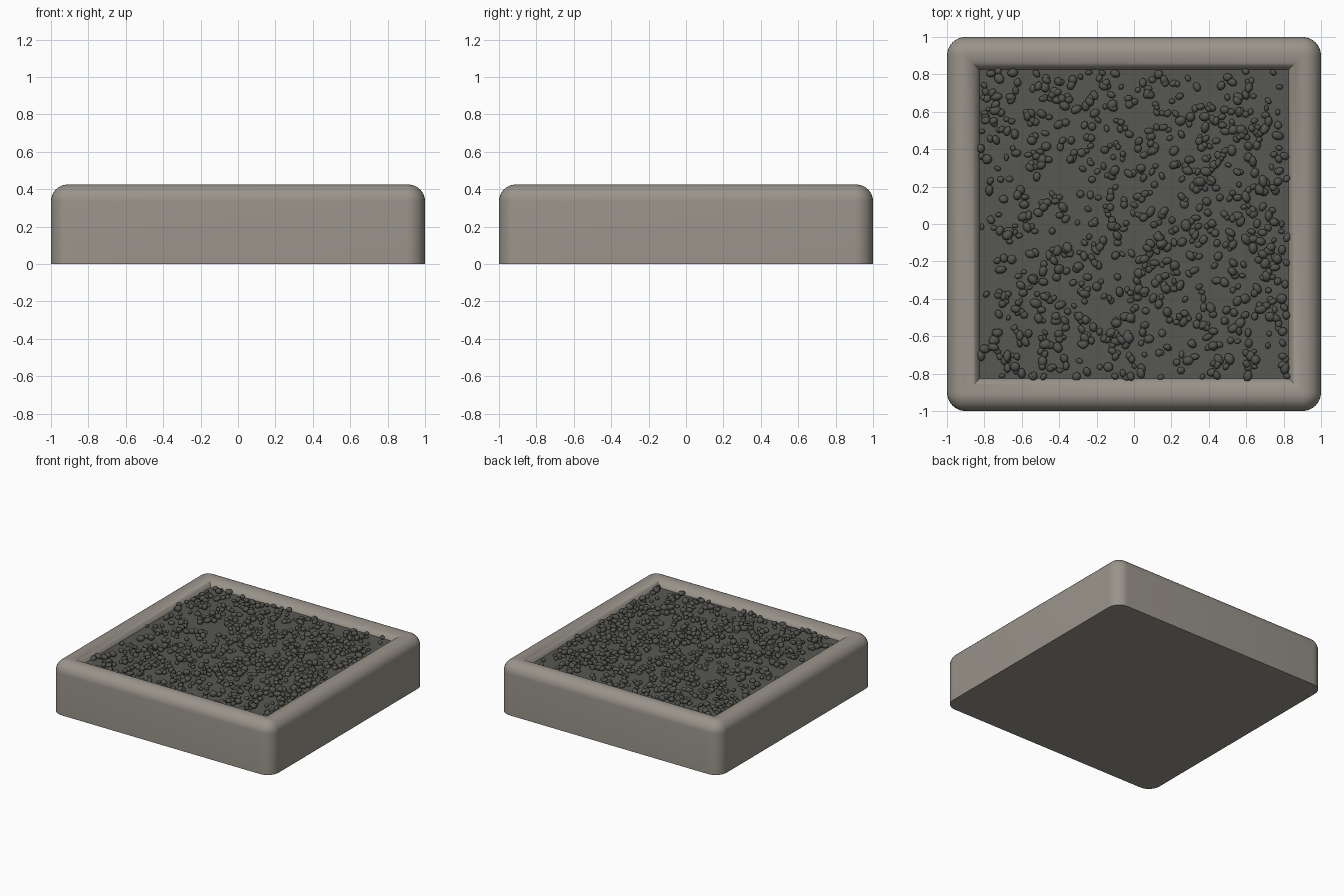
import bpy, bmesh, math, random
from mathutils import Matrix, Vector, Euler

old = bpy.data.objects.get("Cube")
if old:
    bpy.data.objects.remove(old, do_unlink=True)

random.seed(7)
FLOOR_Z = 0.37
RIM_Z = 0.425
RIM_R = 0.09
CORNER = 0.1


def material(name, rgb):
    m = bpy.data.materials.new(name)
    m.use_nodes = True
    m.diffuse_color = (*rgb, 1)
    m.node_tree.nodes["Principled BSDF"].inputs["Base Color"].default_value = (*rgb, 1)
    return m


def finish(bm, name, mat, angle=None):
    mesh = bpy.data.meshes.new(name)
    bm.to_mesh(mesh)
    bm.free()
    mesh.materials.append(mat)
    ob = bpy.data.objects.new(name, mesh)
    bpy.context.collection.objects.link(ob)
    if angle:
        bpy.ops.object.select_all(action="DESELECT")
        ob.select_set(True)
        bpy.context.view_layer.objects.active = ob
        bpy.ops.object.shade_smooth_by_angle(angle=math.radians(angle))
    return ob


def square_loop(bm, inset, z, steps=8):
    """Ring of vertices on a square whose corner radius shrinks with the inset."""
    r = max(CORNER - inset, 0)
    c = 1 - inset - r
    ring = []
    for q, (sx, sy) in enumerate([(1, 1), (-1, 1), (-1, -1), (1, -1)]):
        for i in range(steps + 1):
            a = math.pi / 2 * (q + i / steps)
            ring.append(bm.verts.new((sx * c + r * math.cos(a), sy * c + r * math.sin(a), z)))
    return ring


stone = material("warm grey stone", (0.32, 0.295, 0.255))
soil = material("dark grey bed", (0.097, 0.097, 0.088))
gravel = material("dark grey gravel", (0.088, 0.09, 0.08))

# Tray: profile of inset and height, with a fully rounded rim
profile = [(0, 0)]
for i in range(17):
    a = math.pi * (1 - i / 16)
    profile.append((RIM_R + RIM_R * math.cos(a), RIM_Z - RIM_R + RIM_R * math.sin(a)))
bm = bmesh.new()
rings = [square_loop(bm, d, z) for d, z in profile]
for lower, upper in zip(rings, rings[1:]):
    n = len(lower)
    for i in range(n):
        j = (i + 1) % n
        bm.faces.new((lower[i], lower[j], upper[j], upper[i]))
bm.faces.new(list(reversed(rings[0])))
bmesh.ops.remove_doubles(bm, verts=bm.verts, dist=0.0001)
finish(bm, "tray", stone, 40)

# Bed filling the tray
bm = bmesh.new()
bmesh.ops.create_grid(bm, x_segments=1, y_segments=1, size=0.828,
                      matrix=Matrix.Translation((0, 0, FLOOR_Z)))
finish(bm, "gravel_bed", soil)

# Scattered pebbles, half sunk in the bed
bm = bmesh.new()
for _ in range(860):
    r = random.uniform(0.014, 0.026)
    size = Vector((r * random.uniform(0.8, 1.05), r * random.uniform(1.0, 1.35),
                   r * random.uniform(0.75, 1.0)))
    x, y = random.uniform(-0.82, 0.82), random.uniform(-0.82, 0.82)
    z = min(FLOOR_Z + random.uniform(0.2, 1.1) * size.z, 0.43 - r)
    turn = Euler((random.uniform(-0.4, 0.4), random.uniform(-0.4, 0.4),
                  random.uniform(0, math.tau)))
    bmesh.ops.create_icosphere(bm, subdivisions=2, radius=1,
                               matrix=Matrix.LocRotScale((x, y, z), turn, size))
for f in bm.faces:
    f.smooth = True
finish(bm, "pebbles", gravel)
